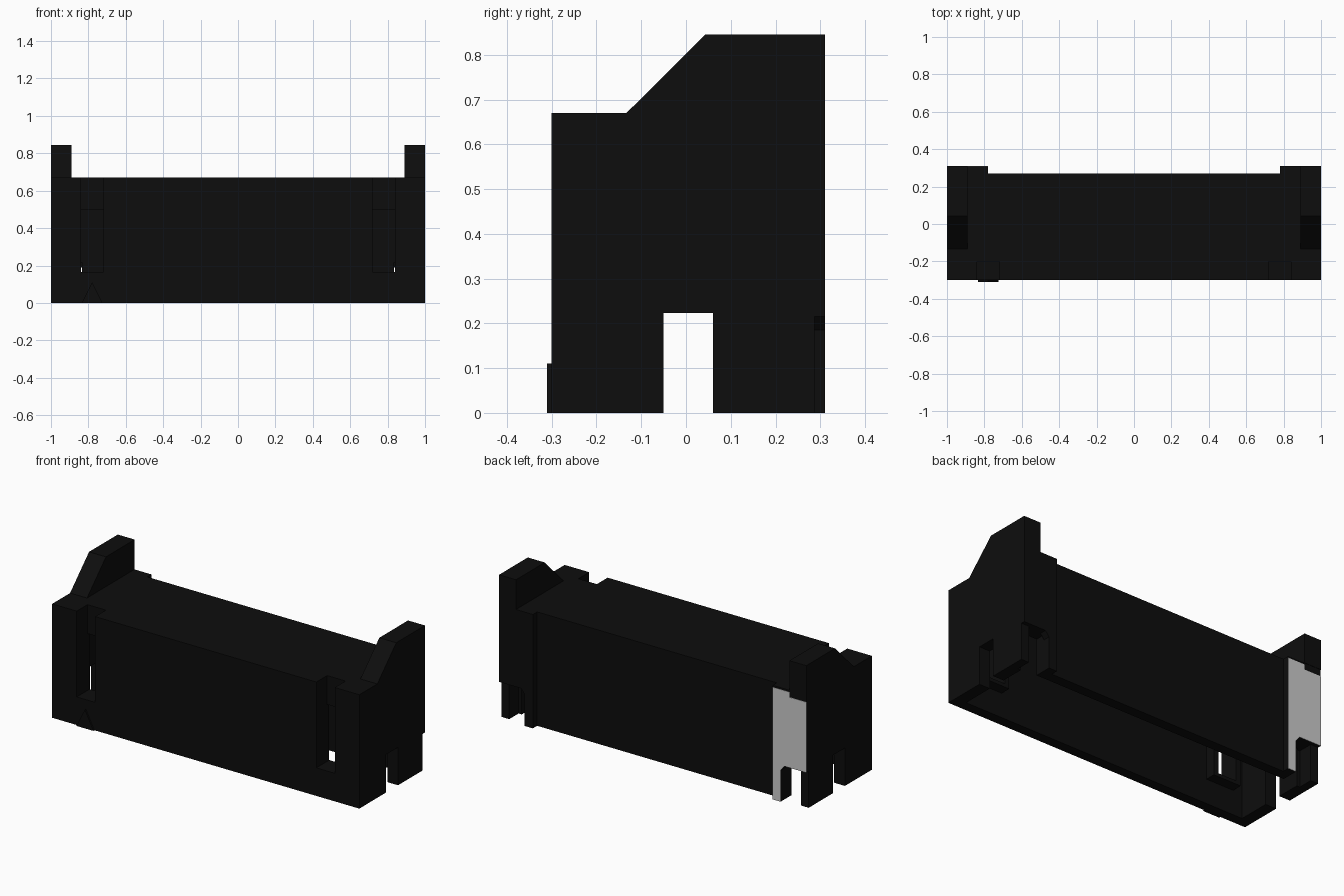
import bpy, bmesh

if "Cube" in bpy.data.objects:
    bpy.data.objects.remove(bpy.data.objects["Cube"])

black = bpy.data.materials.new("black_plastic")
black.diffuse_color = (0.004, 0.004, 0.004, 1)
black.use_nodes = True
black.node_tree.nodes["Principled BSDF"].inputs["Base Color"].default_value = black.diffuse_color


def prism(name, pts, axis, a, b, mat=black):
    """Extrude a 2D outline along x (outline in y,z) or y (outline in x,z)."""
    bm = bmesh.new()
    place = (lambda p, t: (t, p[0], p[1])) if axis == 'x' else (lambda p, t: (p[0], t, p[1]))
    lo = [bm.verts.new(place(p, a)) for p in pts]
    hi = [bm.verts.new(place(p, b)) for p in pts]
    bm.faces.new(lo)
    bm.faces.new(hi)
    n = len(pts)
    for i in range(n):
        j = (i + 1) % n
        bm.faces.new((lo[i], lo[j], hi[j], hi[i]))
    bmesh.ops.recalc_face_normals(bm, faces=bm.faces)
    me = bpy.data.meshes.new(name)
    bm.to_mesh(me)
    bm.free()
    if mat:
        me.materials.append(mat)
    ob = bpy.data.objects.new(name, me)
    bpy.context.collection.objects.link(ob)
    return ob


def box(name, x, y, z):
    x = sorted(x)
    return prism(name, [(x[0], z[0]), (x[1], z[0]), (x[1], z[1]), (x[0], z[1])], 'y', *y)


def cutter(name, x, y, z):
    ob = box(name, x, y, z)
    ob.hide_render = True
    ob.hide_viewport = True
    ob.display_type = 'WIRE'
    return ob


def cut(ob, tools):
    for t in tools:
        m = ob.modifiers.new(t.name, 'BOOLEAN')
        m.operation = 'DIFFERENCE'
        m.solver = 'EXACT'
        m.object = t


# Hollow housing, open underneath, with a notch through both ends
housing = box("housing", (-1, 1), (-0.3, 0.27), (0, 0.67))
cut(housing, [
    cutter("cavity_cutter", (-0.93, 0.93), (-0.24, 0.21), (-0.1, 0.63)),
    cutter("end_notch_cutter", (-1.1, 1.1), (-0.05, 0.06), (-0.1, 0.223)),
])

for side, s in (("left", -1), ("right", 1)):
    # Latch slot in the front wall, with a window into the cavity
    slot = cutter(side + "_slot_cutter", (s * 0.72, s * 0.84), (-0.4, -0.2), (0.165, 0.8))
    window = cutter(side + "_window_cutter", (s * 0.72, s * 0.84), (-0.25, -0.1), (0.165, 0.5))
    sleeve = box(side + "_slot_sleeve", (s * 0.69, s * 0.87), (-0.24, -0.18), (0.145, 0.63))
    cut(sleeve, [slot, window])

    # Relief in the rear corner of the housing
    relief = cutter(side + "_relief_cutter", (s * 0.833, s * 0.95), (0.2, 0.4), (-0.1, 0.215))
    cut(housing, [slot, relief])

    # Rear corner block with its foot
    outline = [(s * 0.78, 0), (s * 0.833, 0), (s * 0.833, 0.185), (s * 0.857, 0.215),
               (s, 0.215), (s, 0.67), (s * 0.78, 0.67)]
    prism(side + "_corner_block", outline, 'y', 0.27, 0.308 if s < 0 else 0.31)
    box(side + "_corner_foot", (s * 0.95, s), (0.27, 0.287), (0, 0.215))

    # Raised end cheek with sloped front
    prism(side + "_cheek", [(-0.133, 0.67), (0.043, 0.845), (0.31, 0.845), (0.31, 0.67)],
          'x', s * 0.89, s)

# Grey panel on the rear of the left corner block
prism("grey_panel", [(-0.78, 0), (-0.833, 0), (-0.833, 0.185), (-0.857, 0.215), (-1, 0.215),
                     (-1, 0.63), (-0.89, 0.63), (-0.89, 0.66), (-0.78, 0.66)],
      'y', 0.308, 0.31, None)

# Triangular position mark on the front
prism("position_mark", [(-0.835, 0), (-0.725, 0), (-0.78, 0.11)], 'y', -0.31, -0.3)
